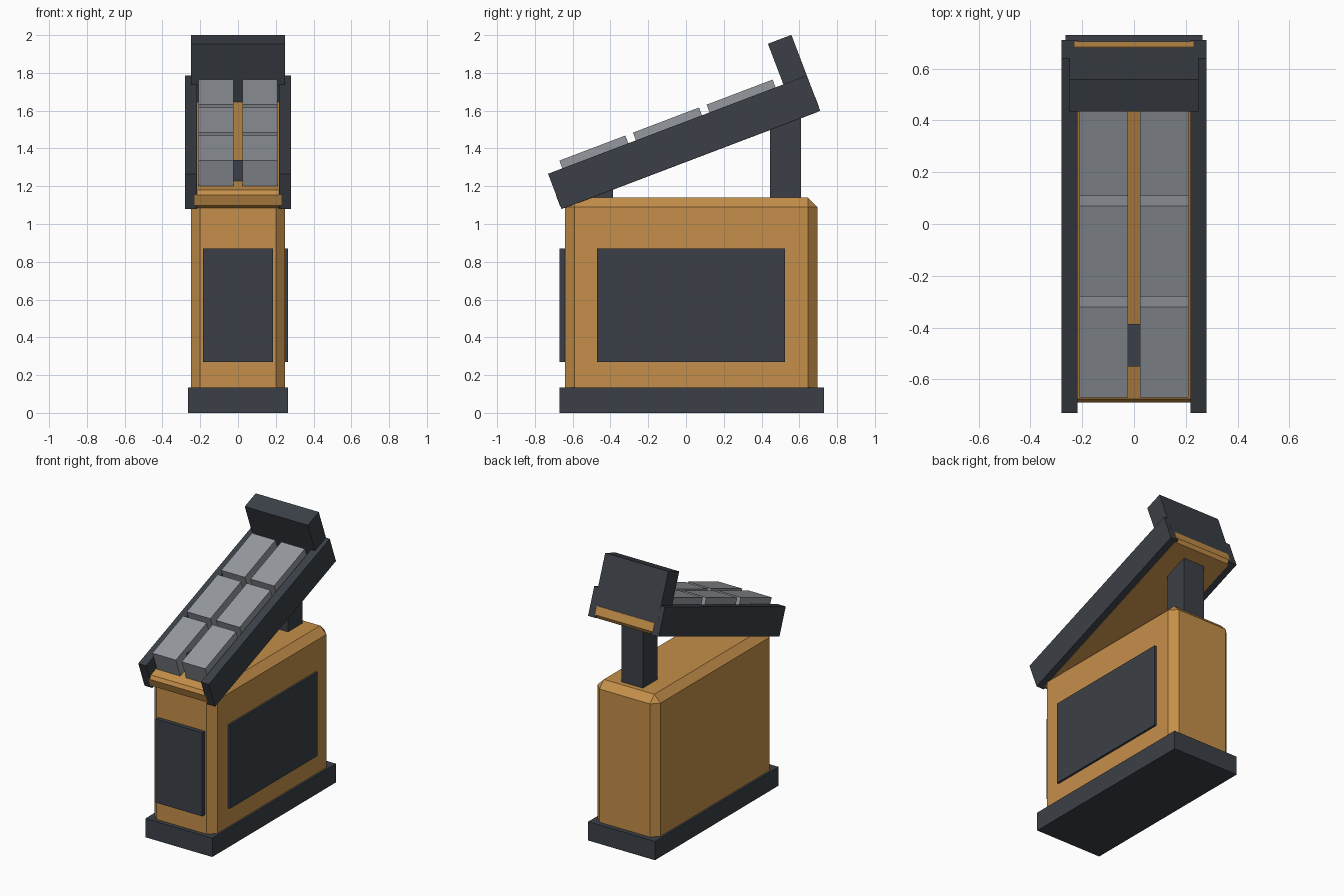
import bpy
import bmesh
from math import radians
from mathutils import Matrix, Vector

if "Cube" in bpy.data.objects:
    bpy.data.objects.remove(bpy.data.objects["Cube"], do_unlink=True)


def make_material(name, rgb):
    mat = bpy.data.materials.new(name)
    mat.use_nodes = True
    colour = (*rgb, 1.0)
    mat.diffuse_color = colour
    mat.node_tree.nodes["Principled BSDF"].inputs["Base Color"].default_value = colour
    return mat


ORANGE = make_material("warm_orange", (0.56, 0.275, 0.067))
DARK = make_material("dark_slate", (0.044, 0.051, 0.063))
GREY = make_material("light_grey", (0.30, 0.32, 0.35))

# Tilted frame of the tray: local y runs up the slope, local z is its normal
TRAY = Matrix.Translation((0, -0.01, 1.4325)) @ Matrix.Rotation(radians(20.8), 4, "X")


def box(name, x, y, z, mat, frame=Matrix(), bevel=0.0):
    """Box between (min, max) ranges on each axis, with optional chamfered edges."""
    low, high = (Vector(p) for p in zip(x, y, z))
    bm = bmesh.new()
    bmesh.ops.create_cube(bm, size=1)
    bmesh.ops.scale(bm, vec=high - low, verts=bm.verts)
    bmesh.ops.translate(bm, vec=(low + high) / 2, verts=bm.verts)
    if bevel:
        bmesh.ops.bevel(bm, geom=bm.edges[:], offset=bevel, segments=1,
                        affect="EDGES", profile=0.5)
    mesh = bpy.data.meshes.new(name)
    bm.to_mesh(mesh)
    bm.free()
    mesh.materials.append(mat)
    obj = bpy.data.objects.new(name, mesh)
    obj.matrix_world = frame
    bpy.context.collection.objects.link(obj)
    return obj


# Plinth and chamfered cabinet
box("plinth", (-0.265, 0.265), (-0.67, 0.73), (0, 0.135), DARK)
box("cabinet", (-0.25, 0.25), (-0.64, 0.695), (0.002, 1.14), ORANGE, bevel=0.05)

# Raised panels on the front and the left side
box("front_panel", (-0.185, 0.185), (-0.67, -0.63), (0.27, 0.87), DARK)
box("side_panel", (0.24, 0.265), (-0.47, 0.525), (0.27, 0.87), DARK)

# Posts carrying the tray
box("front_post", (-0.085, 0.085), (-0.55, -0.387), (1.1, 1.34), DARK)
box("back_post", (-0.085, 0.085), (0.445, 0.61), (1.1, 1.59), DARK)

# Sloping tray: chamfered deck, two rails and an upright headboard
box("tray_deck", (-0.25, 0.25), (-0.734, 0.734), (-0.101, 0), ORANGE, TRAY, bevel=0.021)
for side, x in (("left", (0.218, 0.28)), ("right", (-0.28, -0.218))):
    box(side + "_rail", x, (-0.7325, 0.7325), (-0.1, 0.1), DARK, TRAY)
box("headboard", (-0.25, 0.25), (0.6, 0.733), (-0.02, 0.33), DARK, TRAY)

# Two columns of three blocks on the deck
for row in range(3):
    start = -0.652 + row * 0.417
    for side, x in (("left", (0.023, 0.21)), ("right", (-0.21, -0.023))):
        box(f"{side}_block_{row + 1}", x, (start, start + 0.374), (-0.01, 0.144), GREY, TRAY)
